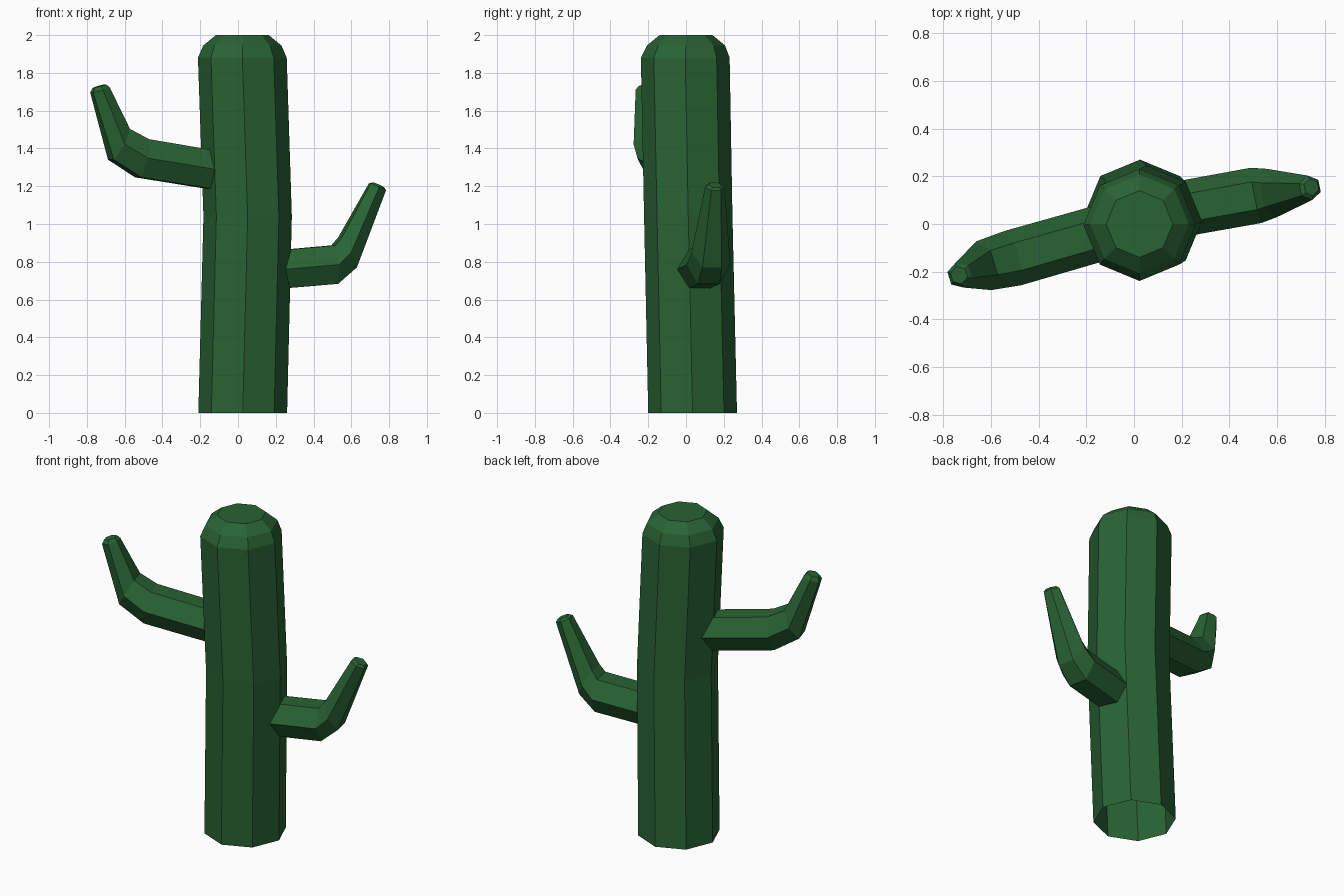
import bpy, bmesh
from math import sin, cos, pi, radians
from mathutils import Vector

if "Cube" in bpy.data.objects:
    bpy.data.objects.remove(bpy.data.objects["Cube"])

green = bpy.data.materials.new("cactus_green")
green.diffuse_color = (0.022, 0.125, 0.034, 1)
green.use_nodes = True
green.node_tree.nodes["Principled BSDF"].inputs["Base Color"].default_value = green.diffuse_color


def loft(name, rings):
    """Skin a list of equal-sized point rings, capping only the last one."""
    bm = bmesh.new()
    loops = [[bm.verts.new(p) for p in ring] for ring in rings]
    n = len(loops[0])
    for a, b in zip(loops, loops[1:]):
        for i in range(n):
            j = (i + 1) % n
            bm.faces.new((a[i], a[j], b[j], b[i]))
    bm.faces.new(loops[-1])
    mesh = bpy.data.meshes.new(name)
    bm.to_mesh(mesh)
    bm.free()
    mesh.materials.append(green)
    obj = bpy.data.objects.new(name, mesh)
    bpy.context.collection.objects.link(obj)
    return obj


def ring(center, radius, sides, yaw=0.0, pitch=90.0):
    """Regular polygon whose normal points along yaw / pitch (degrees)."""
    w, p = radians(yaw), radians(pitch)
    side = Vector((-sin(w), cos(w), 0))
    up = Vector((-sin(p) * cos(w), -sin(p) * sin(w), cos(p)))
    return [Vector(center) + radius * (cos(2 * pi * i / sides) * side
                                       + sin(2 * pi * i / sides) * up)
            for i in range(sides)]


# Trunk: eight-sided, slightly bent, open underneath, chamfered crown
trunk = [((0.025, 0.035, 0), 0.235), ((0.051, 0.012, 1.04), 0.234),
         ((0.023, -0.004, 1.88), 0.235), ((0.023, 0.0, 1.945), 0.207),
         ((0.023, 0.0, 2.0), 0.14)]
loft("trunk", [ring(c, r, 8) for c, r in trunk])


# Arms: six-sided, tapering, elbow turning upward (centre, radius, pitch)
def arm(name, yaw, path):
    loft(name, [ring(c, r, 6, yaw, p) for c, r, p in path])


arm("right_arm", 11, [
    ((0.19, 0.062, 0.757), 0.117, 5), ((0.512, 0.12, 0.785), 0.118, 4),
    ((0.58, 0.13, 0.85), 0.103, 27), ((0.738, 0.152, 1.196), 0.052, 65),
    ((0.744, 0.154, 1.207), 0.036, 65)])
arm("left_arm", 197, [
    ((-0.12, -0.032, 1.284), 0.117, 10), ((-0.508, -0.143, 1.348), 0.119, 12),
    ((-0.63, -0.175, 1.422), 0.107, 29), ((-0.731, -0.214, 1.71), 0.055, 73),
    ((-0.734, -0.215, 1.73), 0.038, 73)])
